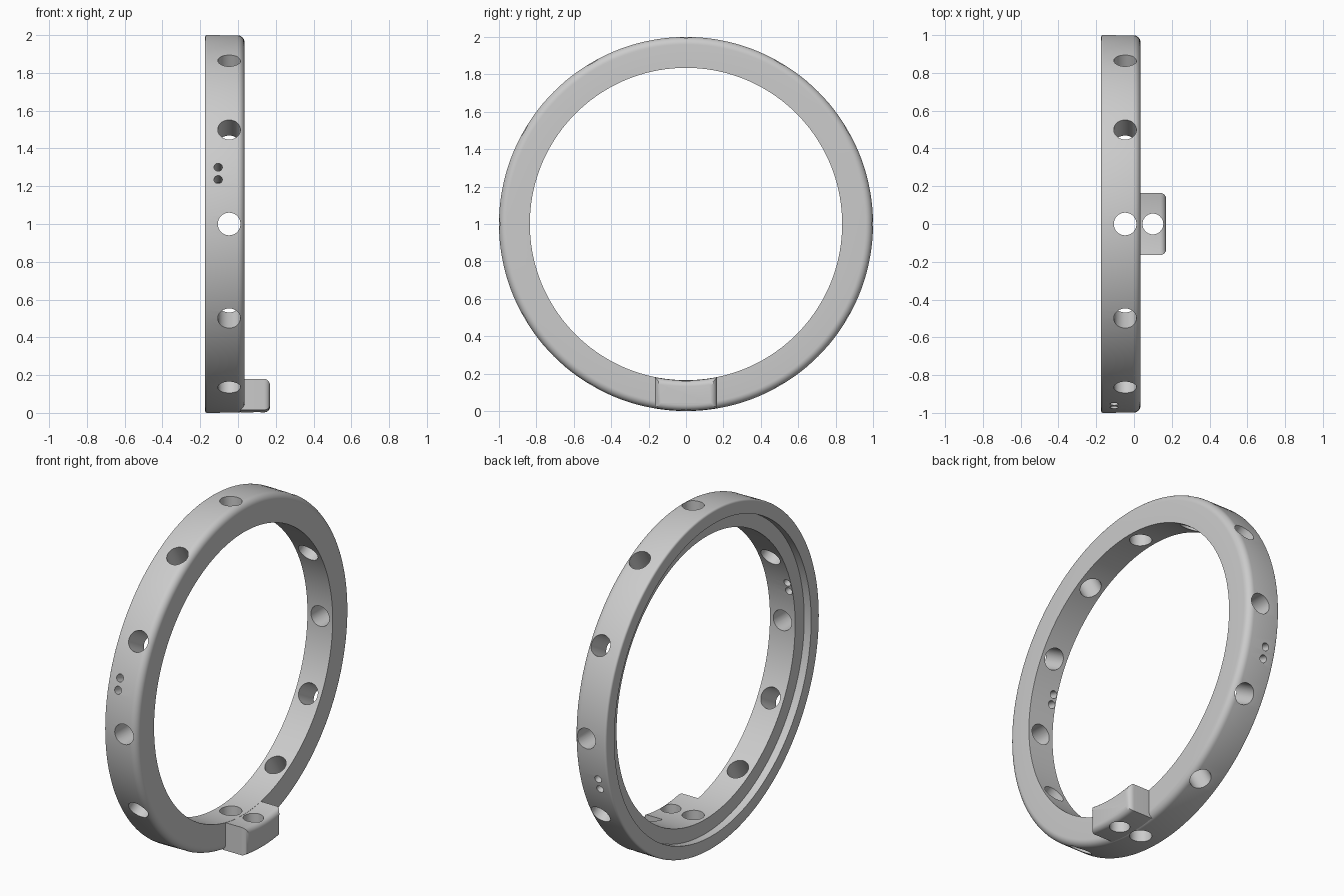
import bpy, bmesh, math
from mathutils import Matrix, Vector

if "Cube" in bpy.data.objects:
    bpy.data.objects.remove(bpy.data.objects["Cube"], do_unlink=True)

CENTRE = Vector((0, 0, 1))
BORE, SEGMENTS = 0.835, 144
BACK, FACE, TAB_FACE = -0.175, 0.035, 0.17

grey = bpy.data.materials.new("satin grey")
grey.use_nodes = True
grey.diffuse_color = (0.6, 0.6, 0.6, 1)
grey.node_tree.nodes["Principled BSDF"].inputs["Base Color"].default_value = (0.6, 0.6, 0.6, 1)


def finish(bm, name):
    bmesh.ops.recalc_face_normals(bm, faces=bm.faces)
    mesh = bpy.data.meshes.new(name)
    bm.to_mesh(mesh)
    bm.free()
    mesh.materials.append(grey)
    obj = bpy.data.objects.new(name, mesh)
    bpy.context.collection.objects.link(obj)
    return obj


def arc(cx, cy, radius, start, end, steps):
    angles = [math.radians(start + (end - start) * i / steps) for i in range(steps + 1)]
    return [(cx + radius * math.cos(a), cy + radius * math.sin(a)) for a in angles]


def add_drill(bm, x, degrees, radius, inner, outer):
    """Radial cylinder; zero degrees points to the front, ninety points up."""
    a = math.radians(degrees)
    direction = Vector((0, -math.cos(a), math.sin(a)))
    middle = CENTRE + Vector((x, 0, 0)) + direction * (inner + outer) / 2
    turn = Vector((0, 0, 1)).rotation_difference(direction).to_matrix().to_4x4()
    bmesh.ops.create_cone(bm, cap_ends=True, segments=40, radius1=radius, radius2=radius,
                          depth=outer - inner, matrix=Matrix.Translation(middle) @ turn)


def cut_and_smooth(obj, drills):
    cutter = finish(drills, obj.name + "_drills")
    cutter.hide_render = True
    bpy.ops.object.select_all(action="DESELECT")
    obj.select_set(True)
    bpy.context.view_layer.objects.active = obj
    mod = obj.modifiers.new("holes", "BOOLEAN")
    mod.operation, mod.solver, mod.object = "DIFFERENCE", "EXACT", cutter
    bpy.ops.object.modifier_apply(modifier=mod.name)
    bpy.data.objects.remove(cutter, do_unlink=True)
    bpy.ops.object.shade_smooth_by_angle(angle=math.radians(30))


# Ring: profile of (x, radius) with a rebate behind and a rounded outer front edge
fillet, small = 0.04, 0.012
profile = [(FACE, BORE), (-0.13, BORE), (-0.13, 0.92), (BACK, 0.92)]
profile += arc(BACK + small, 1 - small, small, 180, 90, 4)
profile += arc(FACE - fillet, 1 - fillet, fillet, 90, 0, 8)
bm = bmesh.new()
loops = []
for i in range(SEGMENTS):
    a = math.tau * i / SEGMENTS
    loops.append([bm.verts.new((x, r * math.cos(a), 1 + r * math.sin(a))) for x, r in profile])
for i, loop in enumerate(loops):
    following = loops[(i + 1) % SEGMENTS]
    for j in range(len(profile)):
        k = (j + 1) % len(profile)
        bm.faces.new((loop[j], loop[k], following[k], following[j]))
ring = finish(bm, "ring")

# Twelve large holes around the ring, pairs of pin holes on opposite sides
drills = bmesh.new()
for i in range(12):
    add_drill(drills, -0.047, i * 30, 0.06, 0.75, 1.1)
for degrees in (13.6, 17.5):
    add_drill(drills, -0.105, degrees, 0.022, 0.75, 1.1)
    add_drill(drills, -0.105, degrees + 180, 0.022, 0.9, 1.1)
cut_and_smooth(ring, drills)

# Mounting tab: curved block carried forward from the bottom of the ring
half = 0.165
outline = []
for radius, direction in ((BORE + 0.001, 1), (0.998, -1)):
    span = math.degrees(math.asin(half / radius)) * direction
    outline += arc(0, 1, radius, 270 - span, 270 + span, 14)
bm = bmesh.new()
base = bm.faces.new([bm.verts.new((0.014, y, z)) for y, z in outline])
moved = bmesh.ops.extrude_face_region(bm, geom=[base], use_keep_orig=True)["geom"]
verts = [g for g in moved if isinstance(g, bmesh.types.BMVert)]
bmesh.ops.translate(bm, verts=verts, vec=(TAB_FACE - 0.014, 0, 0))
bmesh.ops.recalc_face_normals(bm, faces=bm.faces)
rim = [e for e in bm.edges if all(v.co.x > TAB_FACE - 0.001 for v in e.verts)]
bmesh.ops.bevel(bm, geom=rim, offset=0.032, segments=6, profile=0.5, affect="EDGES")
tab = finish(bm, "mounting_tab")
drills = bmesh.new()
add_drill(drills, 0.1, 270, 0.055, 0.75, 1.1)
cut_and_smooth(tab, drills)
